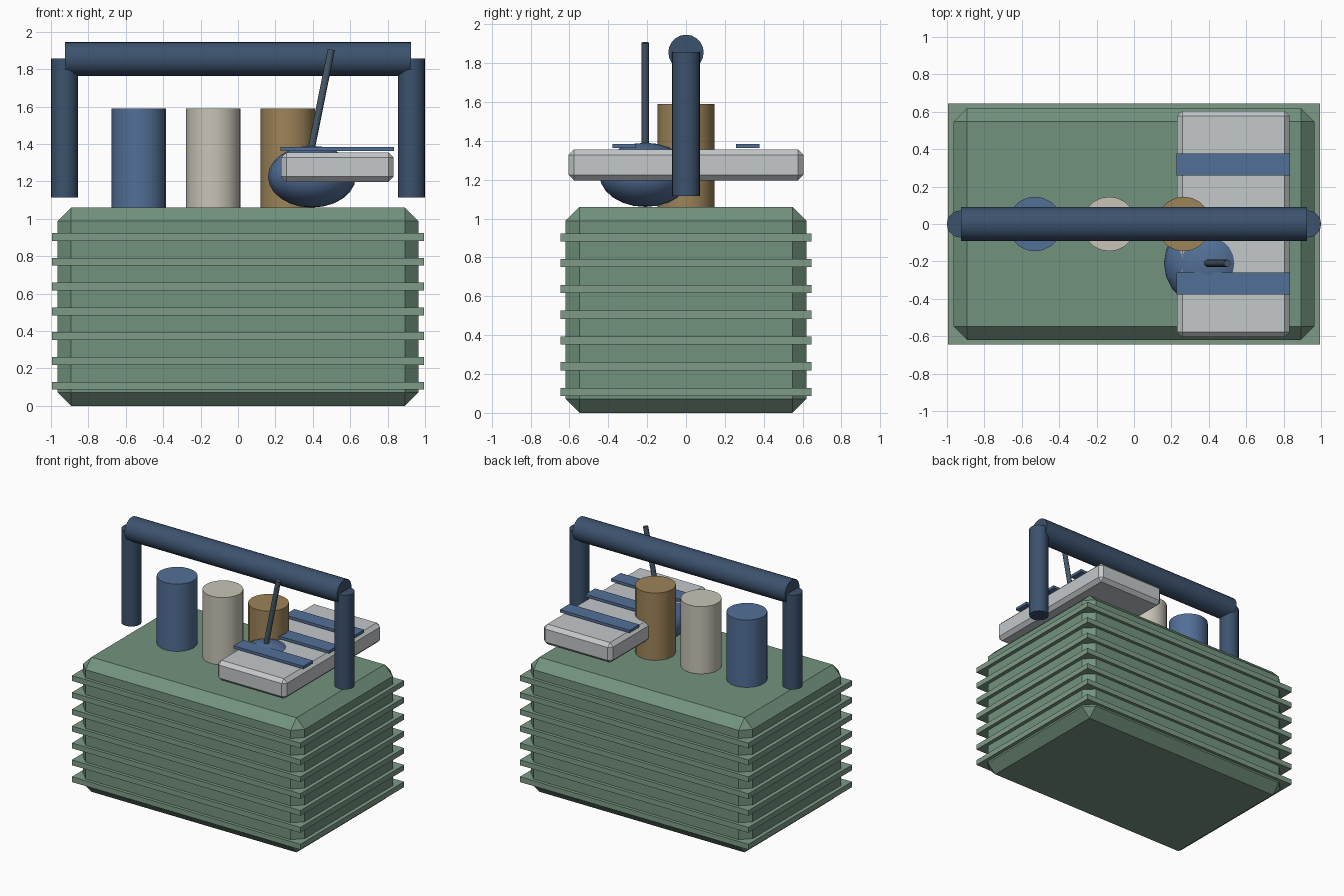
import bpy, bmesh, math
from mathutils import Vector

if "Cube" in bpy.data.objects:
    bpy.data.objects.remove(bpy.data.objects["Cube"])


def material(name, r, g, b):
    m = bpy.data.materials.new(name)
    m.diffuse_color = (r, g, b, 1)
    m.use_nodes = True
    m.node_tree.nodes["Principled BSDF"].inputs["Base Color"].default_value = m.diffuse_color
    return m


GREEN = material("green", 0.17, 0.29, 0.21)
FIN_GREEN = material("fin_green", 0.21, 0.33, 0.25)
NAVY = material("navy", 0.045, 0.085, 0.155)
BLUE = material("blue", 0.085, 0.16, 0.31)
CREAM = material("cream", 0.58, 0.55, 0.47)
OCHRE = material("ochre", 0.34, 0.23, 0.10)
SILVER = material("silver", 0.55, 0.58, 0.59)
STEEL = material("steel", 0.06, 0.10, 0.14)


def finish(name, bm, mat, smooth=False):
    mesh = bpy.data.meshes.new(name)
    bm.to_mesh(mesh)
    bm.free()
    mesh.materials.append(mat)
    obj = bpy.data.objects.new(name, mesh)
    bpy.context.collection.objects.link(obj)
    if smooth:
        bpy.ops.object.select_all(action='DESELECT')
        obj.select_set(True)
        bpy.context.view_layer.objects.active = obj
        bpy.ops.object.shade_smooth_by_angle(angle=math.radians(35))
    return obj


def box(name, lo, hi, mat, bevel=0):
    lo, hi = Vector(lo), Vector(hi)
    bm = bmesh.new()
    bmesh.ops.create_cube(bm, size=1)
    bmesh.ops.scale(bm, vec=hi - lo, verts=bm.verts)
    if bevel:
        bmesh.ops.bevel(bm, geom=bm.edges[:], offset=bevel, segments=1,
                        affect='EDGES')
    obj = finish(name, bm, mat)
    obj.location = (lo + hi) / 2
    return obj


def rod(name, a, b, radius, mat, sides=20):
    a, b = Vector(a), Vector(b)
    bm = bmesh.new()
    bmesh.ops.create_cone(bm, cap_ends=True, segments=sides, radius1=radius,
                          radius2=radius, depth=(b - a).length)
    obj = finish(name, bm, mat, smooth=True)
    obj.location = (a + b) / 2
    obj.rotation_mode = 'QUATERNION'
    obj.rotation_quaternion = (b - a).to_track_quat('Z', 'Y')
    return obj


# chamfered main case
box("case", (-0.965, -0.62, 0), (0.965, 0.62, 1.06), GREEN, 0.072)

# stack of ribs around the case
for i in range(7):
    z = 0.107 + i * 0.1327
    box(f"rib_{i + 1}", (-0.995, -0.645, z - 0.021),
        (0.995, 0.645, z + 0.021), FIN_GREEN)

# carrying handle
for side, x in (("left", -0.928), ("right", 0.928)):
    rod(f"handle_post_{side}", (x, 0, 1.115), (x, 0, 1.857), 0.072, NAVY)
rod("handle_bar", (-0.925, 0, 1.855), (0.925, 0, 1.855), 0.091, NAVY)

# three canisters
for i, mat in enumerate((BLUE, CREAM, OCHRE)):
    x = -0.53 + i * 0.398
    rod(f"canister_{i + 1}", (x, 0, 1.055), (x, 0, 1.59), 0.146, mat)

# tray with three straps
box("tray", (0.23, -0.605, 1.197), (0.832, 0.605, 1.355), SILVER, 0.028)
for i in range(3):
    y = (i - 1) * 0.318
    box(f"strap_{i + 1}", (0.226, y - 0.06, 1.363), (0.834, y + 0.06, 1.384),
        BLUE)

# flattened dome with leaning lever
bm = bmesh.new()
bmesh.ops.create_uvsphere(bm, u_segments=20, v_segments=12, radius=1)
bmesh.ops.scale(bm, vec=(0.235, 0.235, 0.165), verts=bm.verts)
dome = finish("dome", bm, BLUE, smooth=True)
dome.location = (0.395, -0.21, 1.225)
rod("lever", (0.387, -0.21, 1.35), (0.499, -0.21, 1.905), 0.019, STEEL, 12)
